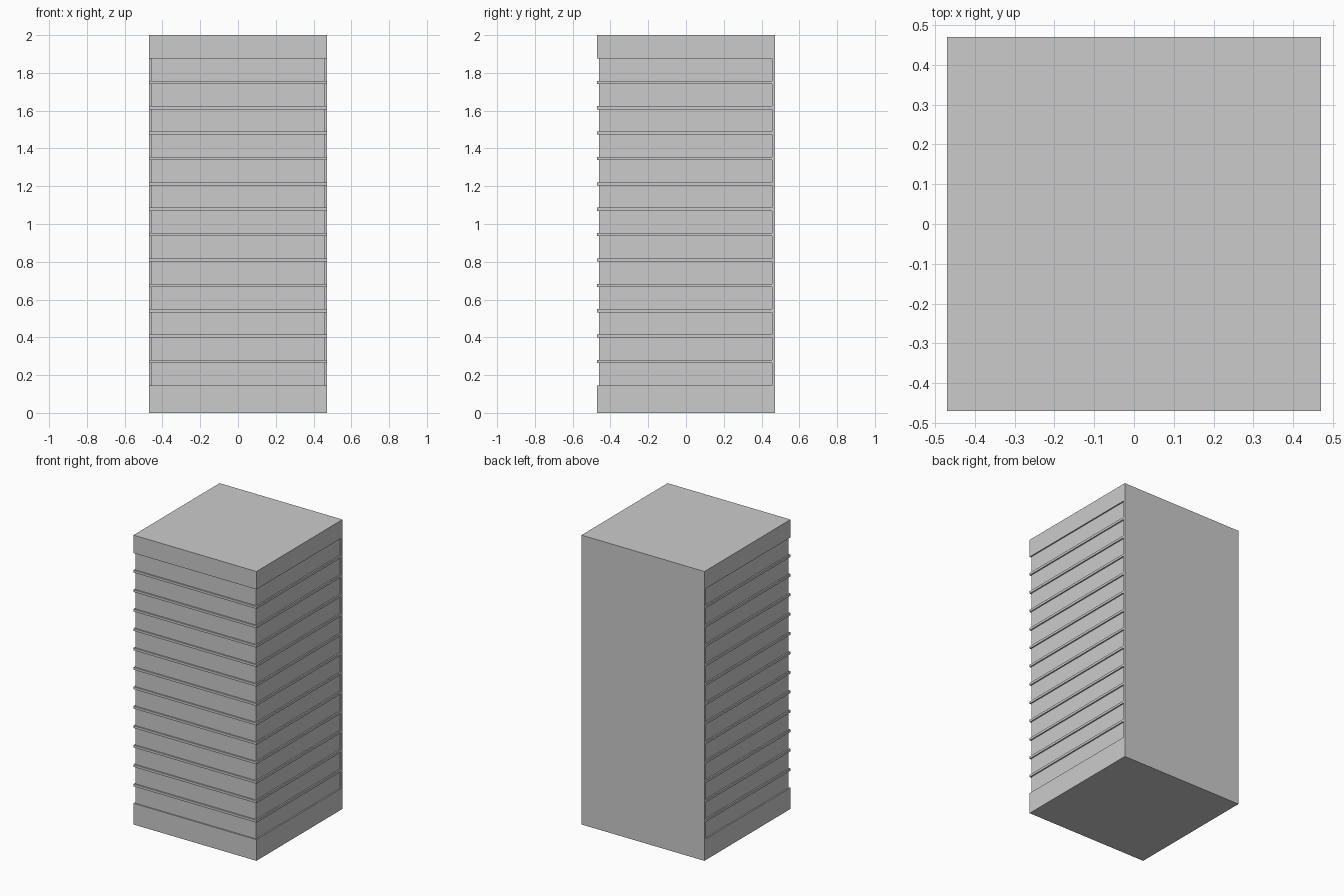
import bpy

if "Cube" in bpy.data.objects:
    bpy.data.objects.remove(bpy.data.objects["Cube"])

W = 0.47          # half width
D = 0.009         # recess depth
BACK = 0.015      # back wall thickness
BASE, TOP = 0.146, 1.876
COUNT, SLAT = 13, 0.0165
PITCH = (TOP - BASE + SLAT) / COUNT


def box(name, x0, x1, y0, y1, z0, z1):
    bpy.ops.mesh.primitive_cube_add(size=1, location=((x0 + x1) / 2, (y0 + y1) / 2, (z0 + z1) / 2))
    ob = bpy.context.object
    ob.name = name
    ob.scale = (x1 - x0, y1 - y0, z1 - z0)
    bpy.ops.object.transform_apply(location=False, rotation=False, scale=True)
    return ob


# tower body with a solid plain back
body = box("tower_body", -W, W, -W, W, 0, 2)

# stacked cutters: each is a wrap-around recess on front and both sides
for i in range(COUNT):
    z0 = BASE + i * PITCH
    z1 = z0 + PITCH - SLAT
    sides = [
        ("front", -W - .1, W + .1, -W - .1, -W + D),
        ("left", -W - .1, -W + D, -W - .1, W - BACK),
        ("right", W - D, W + .1, -W - .1, W - BACK),
    ]
    for side, x0, x1, y0, y1 in sides:
        cutter = box(f"recess_cutter_{side}_{i}", x0, x1, y0, y1, z0, z1)
        mod = body.modifiers.new("recess", "BOOLEAN")
        mod.operation = "DIFFERENCE"
        mod.solver = "EXACT"
        mod.object = cutter
        bpy.context.view_layer.objects.active = body
        bpy.ops.object.modifier_apply(modifier=mod.name)
        bpy.data.objects.remove(cutter, do_unlink=True)
